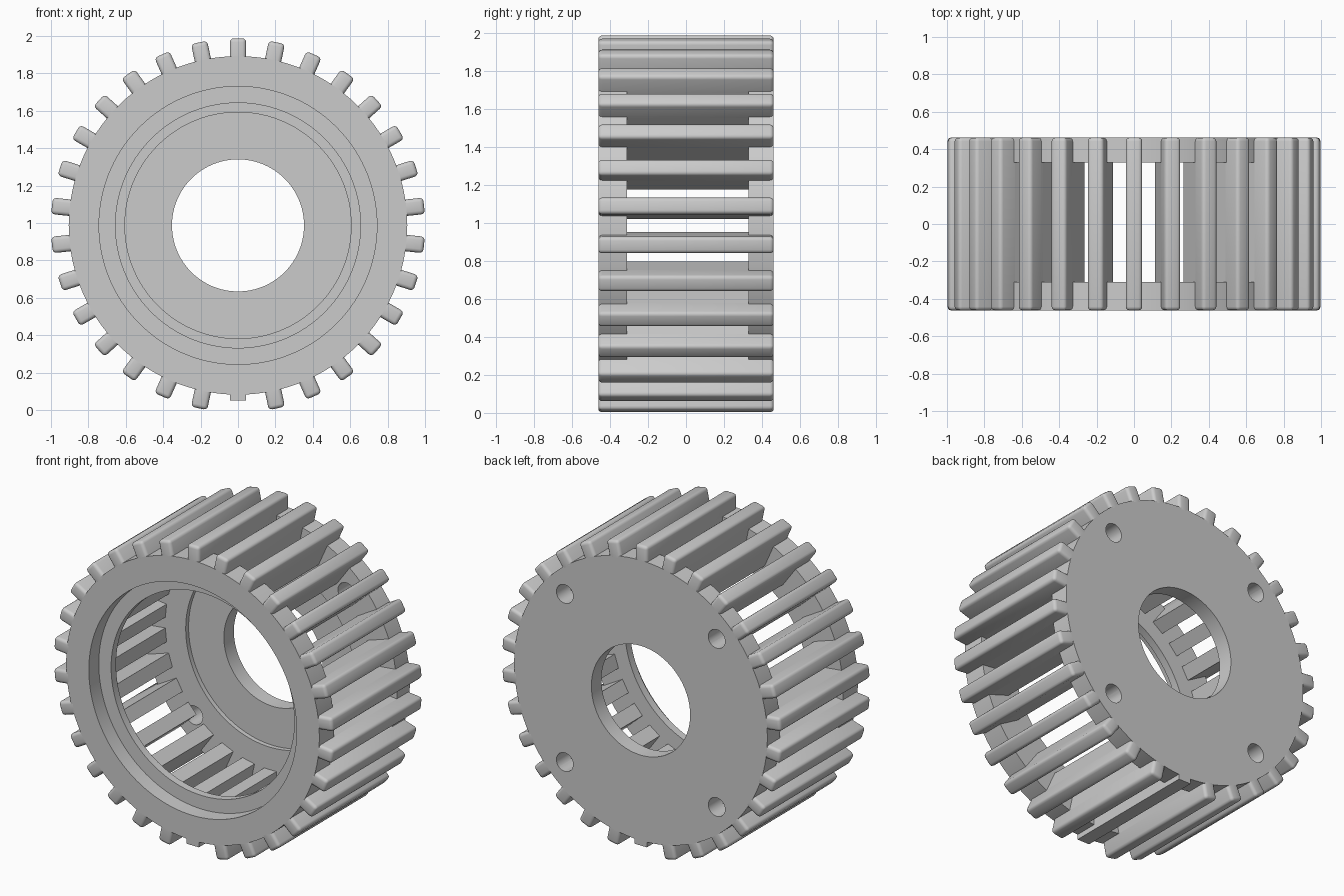
import bpy, bmesh, math
from mathutils import Matrix, Vector

cube = bpy.data.objects.get("Cube")
if cube:
    bpy.data.objects.remove(cube, do_unlink=True)

CENTRE_Z = 0.987
HALF = 0.462                       # half width of the drum along y
RING_IN, PLATE_IN = -0.31, 0.33    # inner faces of the two end rings
RIM, BAR_IN, TIP = 0.905, 0.75, 1.0
TEETH, TOOTH_W = 30, 0.088

grey = bpy.data.materials.new("plain grey")
grey.use_nodes = True
grey.diffuse_color = (0.6, 0.6, 0.6, 1)
grey.node_tree.nodes["Principled BSDF"].inputs["Base Color"].default_value = (0.6, 0.6, 0.6, 1)


def make_object(name, bm):
    bmesh.ops.recalc_face_normals(bm, faces=bm.faces)
    mesh = bpy.data.meshes.new(name)
    bm.to_mesh(mesh)
    bm.free()
    mesh.materials.append(grey)
    obj = bpy.data.objects.new(name, mesh)
    obj.location.z = CENTRE_Z
    bpy.context.collection.objects.link(obj)
    return obj


def activate(obj):
    bpy.ops.object.select_all(action='DESELECT')
    obj.select_set(True)
    bpy.context.view_layer.objects.active = obj


def lathe(name, profile, steps=120):
    """Revolve a closed (radius, y) profile around the y axis."""
    bm = bmesh.new()
    verts = [bm.verts.new((r, y, 0)) for r, y in profile]
    edges = [bm.edges.new((v, verts[i - 1])) for i, v in enumerate(verts)]
    bmesh.ops.spin(bm, geom=verts + edges, cent=(0, 0, 0), axis=(0, 1, 0),
                   angle=math.tau, steps=steps, use_duplicate=False)
    bmesh.ops.remove_doubles(bm, verts=bm.verts, dist=1e-4)
    return make_object(name, bm)


def add_box(bm, y0, y1, z0, z1, turn, bevel=0):
    """Box of tooth width; optionally rounds every edge away from its root."""
    part = bmesh.new()
    bmesh.ops.create_cube(part, size=1)
    for v in part.verts:
        v.co = Vector((v.co.x * TOOTH_W, y0 if v.co.y < 0 else y1, z0 if v.co.z < 0 else z1))
    if bevel:
        edges = [e for e in part.edges if any(v.co.z > z0 + 1e-4 for v in e.verts)]
        bmesh.ops.bevel(part, geom=edges, offset=bevel, segments=3, profile=0.5,
                        affect='EDGES', clamp_overlap=True)
    part.transform(turn)
    temp = bpy.data.meshes.new("temp")
    part.to_mesh(temp)
    part.free()
    bm.from_mesh(temp)
    bpy.data.meshes.remove(temp)


# Front ring with a stepped seat
front_ring = lathe("front_ring", [
    (RIM, -HALF), (RIM, RING_IN), (0.655, RING_IN), (0.655, -0.36),
    (0.743, -0.36), (0.743, -HALF)])

# Back plate with a central bore and a shallow recess inside
back_plate = lathe("back_plate", [
    (RIM, HALF), (RIM, PLATE_IN), (0.605, PLATE_IN), (0.605, 0.36),
    (0.353, 0.36), (0.353, HALF)])

# Four bolt holes through the back plate
bm = bmesh.new()
for sx in (-1, 1):
    for sz in (-1, 1):
        place = Matrix.Translation((sx * 0.543, 0.4, sz * 0.543)) @ Matrix.Rotation(math.pi / 2, 4, 'X')
        bmesh.ops.create_cone(bm, cap_ends=True, segments=32, radius1=0.06,
                              radius2=0.06, depth=0.4, matrix=place)
cutter = make_object("hole_cutter", bm)
cutter.hide_render = True
activate(back_plate)
holes = back_plate.modifiers.new("bolt_holes", 'BOOLEAN')
holes.operation = 'DIFFERENCE'
holes.solver = 'EXACT'
holes.object = cutter
bpy.ops.object.modifier_apply(modifier=holes.name)
bpy.data.objects.remove(cutter, do_unlink=True)

# Bars bridging the rings, and rounded teeth on top; the lowest tooth is cut short
bars, teeth = bmesh.new(), bmesh.new()
for i in range(TEETH):
    turn = Matrix.Rotation(math.tau * i / TEETH, 4, 'Y')
    add_box(bars, RING_IN - 0.001, PLATE_IN + 0.001, BAR_IN, RIM, turn)
    if i == TEETH // 2:
        add_box(teeth, -HALF, HALF, 0.895, 0.937, turn)
    else:
        add_box(teeth, -HALF, HALF, 0.895, TIP, turn, bevel=0.02)
bar_obj = make_object("bars", bars)
teeth_obj = make_object("teeth", teeth)

for obj in (front_ring, back_plate, bar_obj, teeth_obj):
    activate(obj)
    bpy.ops.object.shade_smooth_by_angle(angle=math.radians(35))
